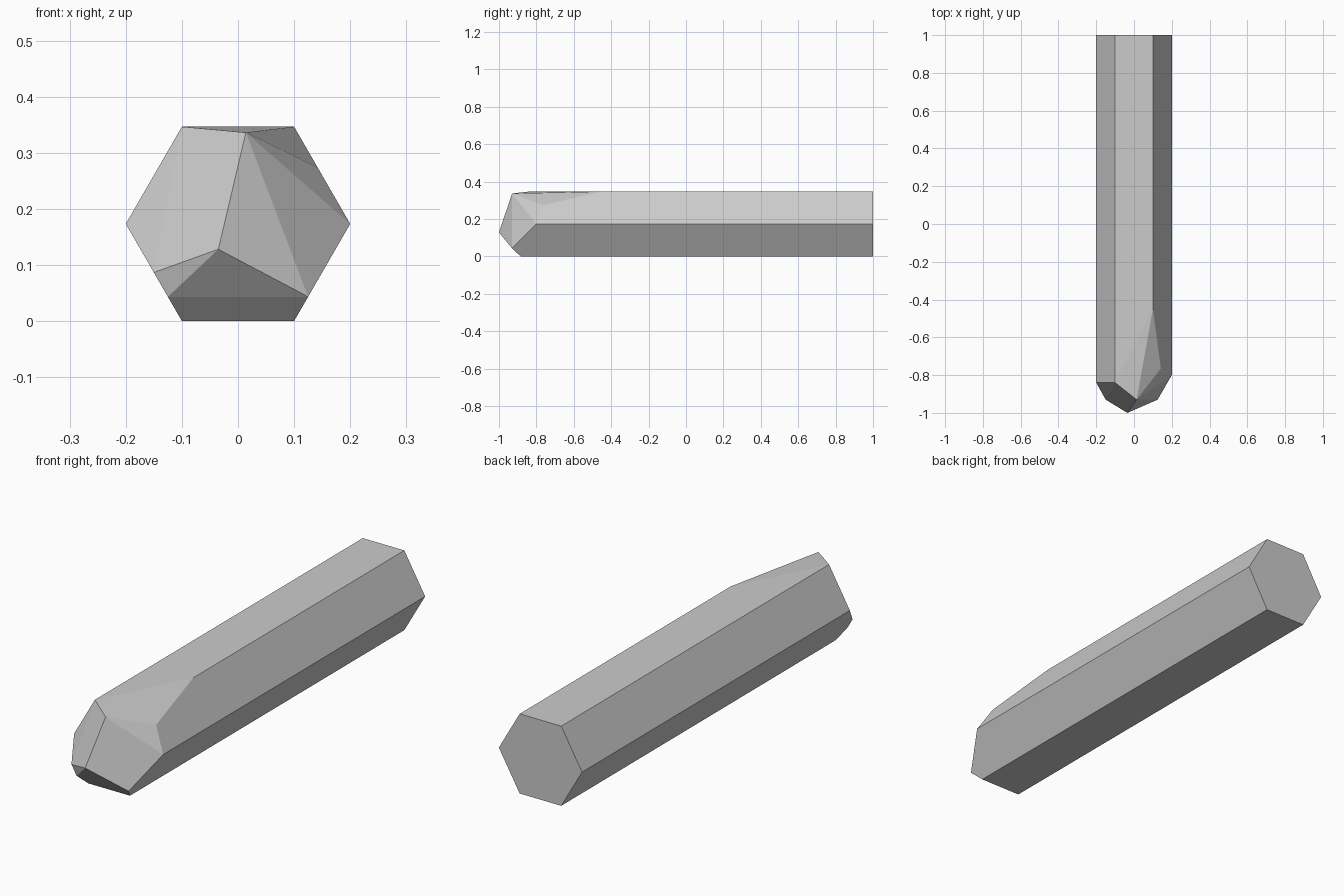
import bpy
import bmesh
import math
from mathutils import Vector

cube = bpy.data.objects.get("Cube")
if cube:
    bpy.data.objects.remove(cube, do_unlink=True)

RADIUS = 0.2
CENTRE_Z = RADIUS * math.sin(math.radians(60))


def rim(step, y):
    """Point on the hexagonal outline; whole steps are corners, counted from +x."""
    def corner(i):
        a = math.radians(60 * i)
        return Vector((RADIUS * math.cos(a), y, CENTRE_Z + RADIUS * math.sin(a)))
    i = math.floor(step)
    return corner(i).lerp(corner(i + 1), step - i)


# Flat back end
points = [rim(i, 1.0) for i in range(6)]

# Where the slanted tip facets meet the six long sides
tip_rim = [(0, -0.80), (0.58, -0.765), (1, -0.45), (2, -0.84), (3, -0.84),
           (3.5, -0.93), (3.75, -0.93), (4, -0.885), (5, -0.885), (5.25, -0.93)]
points += [rim(step, y) for step, y in tip_rim]

# Upper facet corner and the foremost point
points += [Vector((0.014, -0.93, 0.336)), Vector((-0.035, -1.0, 0.128))]

# Skin the crystal and merge coplanar triangles into clean facets
bm = bmesh.new()
for p in points:
    bm.verts.new(p)
bmesh.ops.convex_hull(bm, input=bm.verts[:])
bmesh.ops.dissolve_limit(bm, angle_limit=math.radians(2.5),
                         verts=bm.verts[:], edges=bm.edges[:])
bmesh.ops.recalc_face_normals(bm, faces=bm.faces[:])
for f in bm.faces:
    f.smooth = False
mesh = bpy.data.meshes.new("crystal_shaft")
bm.to_mesh(mesh)
bm.free()

# Plain grey stone
grey = bpy.data.materials.new("light_grey")
grey.use_nodes = True
colour = (0.6, 0.6, 0.6, 1.0)
grey.diffuse_color = colour
for node in grey.node_tree.nodes:
    if node.type == 'BSDF_PRINCIPLED':
        node.inputs["Base Color"].default_value = colour
mesh.materials.append(grey)

crystal = bpy.data.objects.new("crystal_shaft", mesh)
bpy.context.collection.objects.link(crystal)
